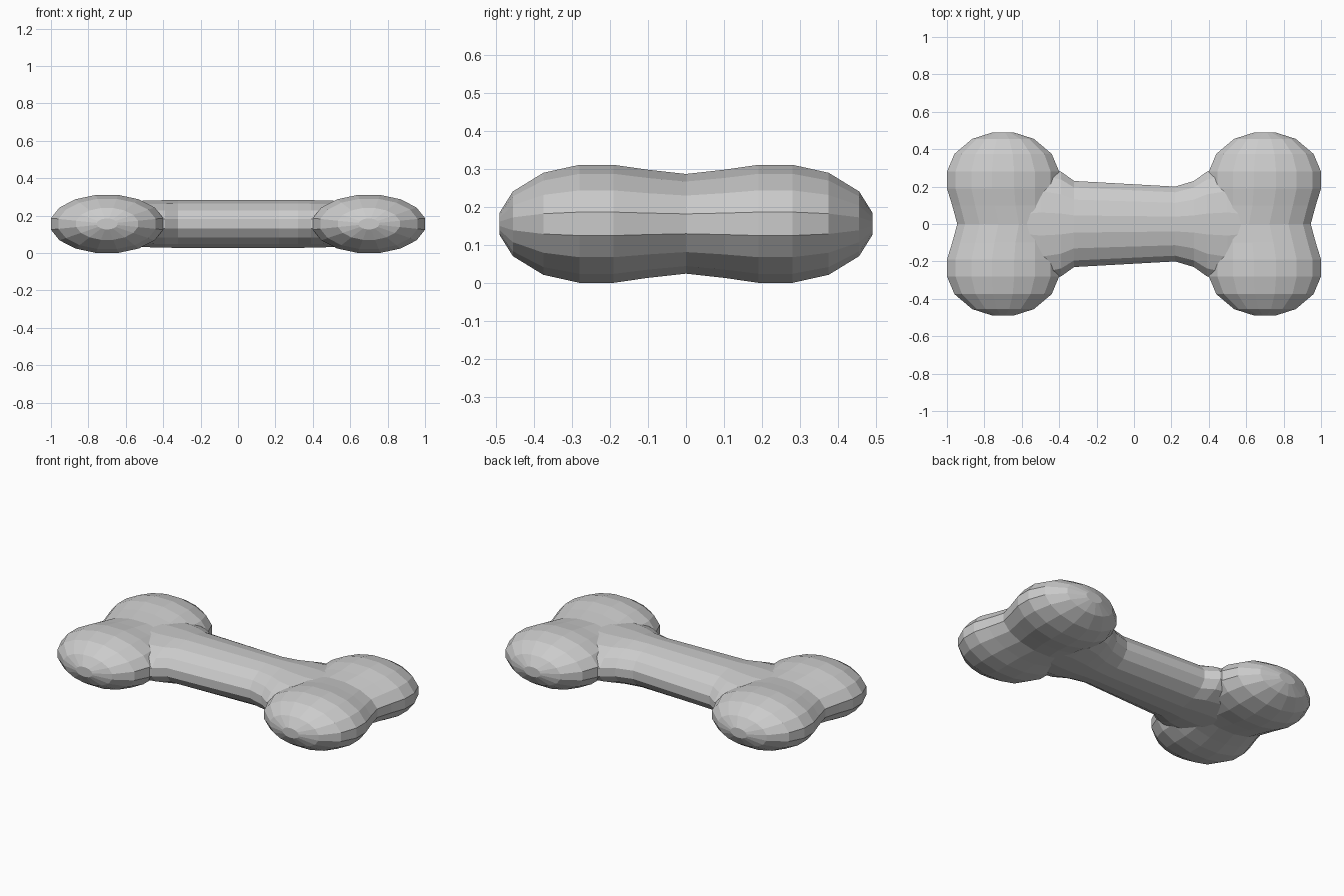
import bpy, bmesh, math

if "Cube" in bpy.data.objects:
    bpy.data.objects.remove(bpy.data.objects["Cube"])

ZC = 0.156   # mid height of the bone
SIDES = 16


def loft(name, sections, axis):
    """Skin 16-sided oval rings: (position, centre offset, half width, half height)."""
    bm = bmesh.new()
    rings = []
    grow = 1 / math.cos(math.pi / SIDES)
    for pos, centre, half_w, half_h in sections:
        ring = []
        for i in range(SIDES):
            a = (i + 0.5) * 2 * math.pi / SIDES
            u = centre + half_w * grow * math.cos(a)
            z = ZC + half_h * grow * math.sin(a)
            ring.append(bm.verts.new((pos, u, z) if axis == 'X' else (u, pos, z)))
        rings.append(ring)
    for a, b in zip(rings, rings[1:]):
        for i in range(SIDES):
            j = (i + 1) % SIDES
            bm.faces.new((a[i], a[j], b[j], b[i]))
    bm.faces.new(rings[0])
    bm.faces.new(rings[-1])
    bmesh.ops.recalc_face_normals(bm, faces=bm.faces)
    mesh = bpy.data.meshes.new(name)
    bm.to_mesh(mesh)
    bm.free()
    obj = bpy.data.objects.new(name, mesh)
    bpy.context.collection.objects.link(obj)
    return obj


# Shaft, flaring into the knuckles at both ends
bone = loft("bone", [
    (-0.72, 0, 0.20, 0.120), (-0.50, 0, 0.31, 0.124), (-0.39, 0, 0.28, 0.127),
    (-0.32, 0, 0.23, 0.128), (0.22, 0, 0.20, 0.128), (0.32, 0, 0.23, 0.128),
    (0.39, 0, 0.28, 0.127), (0.50, 0, 0.31, 0.124), (0.72, 0, 0.20, 0.120)], 'X')

# Double-lobed knuckle at each end, merged into the shaft
half = [(0.10, 0.69, 0.282, 0.142), (0.19, 0.70, 0.30, 0.155),
        (0.28, 0.70, 0.30, 0.155), (0.375, 0.70, 0.26, 0.134),
        (0.455, 0.70, 0.165, 0.085), (0.49, 0.70, 0.055, 0.029)]
for side in (-1, 1):
    rows = [(-y, c, w, h) for y, c, w, h in reversed(half)]
    rows += [(0, 0.67, 0.275, 0.131)] + half
    knuckle = loft("knuckle", [(y, side * c, w, h) for y, c, w, h in rows], 'Y')
    knuckle.hide_render = True
    union = bone.modifiers.new("union", 'BOOLEAN')
    union.operation = 'UNION'
    union.solver = 'EXACT'
    union.object = knuckle
    bpy.context.view_layer.objects.active = bone
    bpy.ops.object.modifier_apply(modifier=union.name)
    bpy.data.objects.remove(knuckle)
